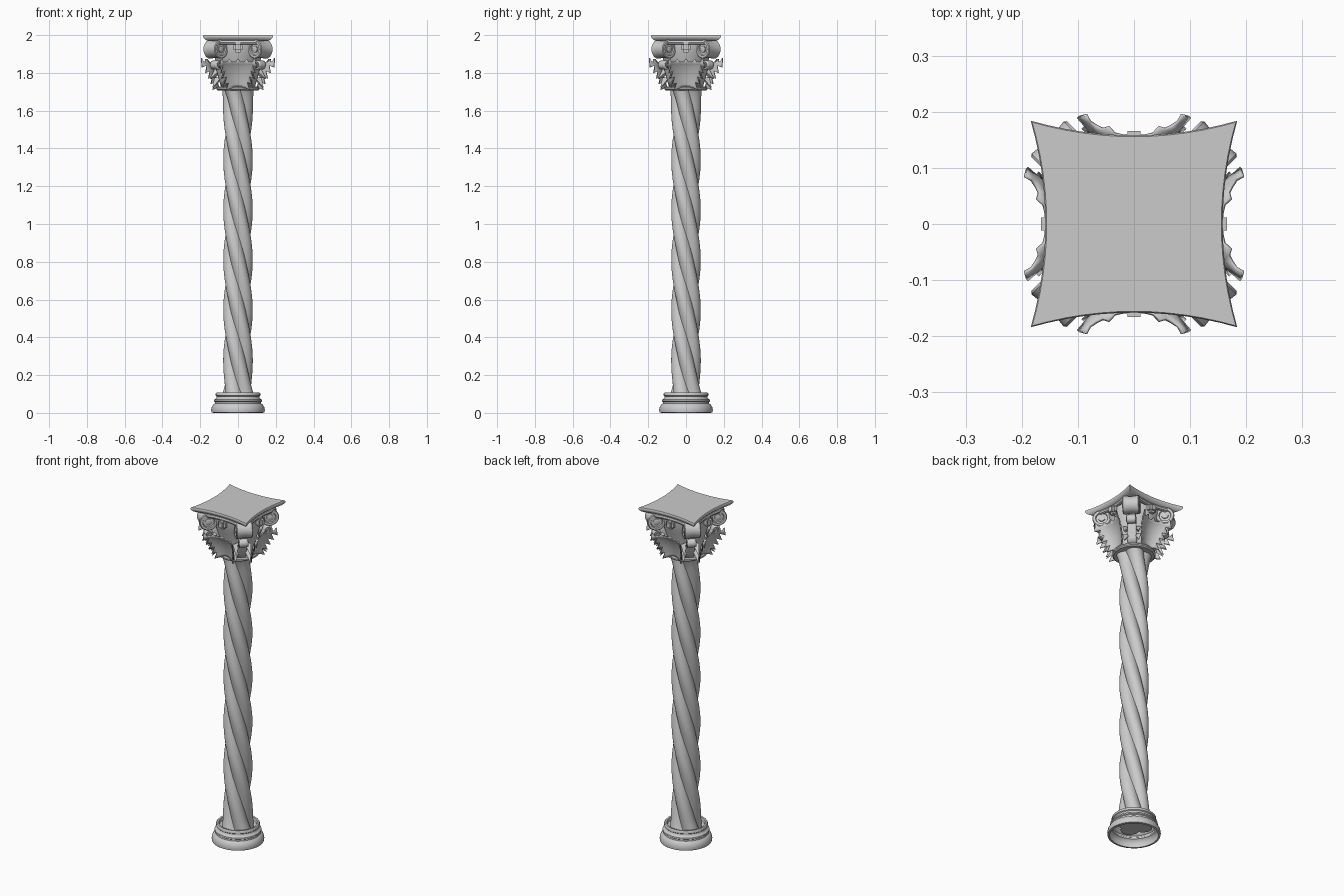
import bpy
import bmesh
from math import sin, cos, pi, radians, exp
from mathutils import Matrix, Vector

cube = bpy.data.objects.get("Cube")
if cube:
    bpy.data.objects.remove(cube, do_unlink=True)

stone = bpy.data.materials.new("grey_stone")
stone.use_nodes = True
GREY = (0.6, 0.6, 0.6, 1)
stone.diffuse_color = GREY
stone.node_tree.nodes["Principled BSDF"].inputs["Base Color"].default_value = GREY


def finish(name, bm, angle=40, recalc=True):
    """Turn a bmesh into a named stone object with smooth shading."""
    if recalc:
        bmesh.ops.recalc_face_normals(bm, faces=bm.faces)
    mesh = bpy.data.meshes.new(name)
    bm.to_mesh(mesh)
    bm.free()
    mesh.materials.append(stone)
    obj = bpy.data.objects.new(name, mesh)
    bpy.context.collection.objects.link(obj)
    bpy.ops.object.select_all(action='DESELECT')
    obj.select_set(True)
    bpy.context.view_layer.objects.active = obj
    bpy.ops.object.shade_smooth_by_angle(angle=radians(angle))
    return obj


def grid(bm, rows, closed=False):
    """Skin a list of equally long point rows."""
    vs = [[bm.verts.new(p) for p in row] for row in rows]
    n = len(vs[0])
    for a, b in zip(vs, vs[1:]):
        for i in range(n if closed else n - 1):
            j = (i + 1) % n
            bm.faces.new((a[i], a[j], b[j], b[i]))
    return vs


def lathe(name, profile, sides=48):
    bm = bmesh.new()
    rows = [[(r * cos(2 * pi * i / sides), r * sin(2 * pi * i / sides), z)
             for i in range(sides)] for r, z in profile]
    grid(bm, rows, closed=True)
    return finish(name, bm)


def around(obj, name, start):
    """Place an object and three linked copies around the column axis."""
    for k in range(4):
        part = obj if k == 0 else obj.copy()
        if k:
            bpy.context.collection.objects.link(part)
        part.name = f"{name}_{k + 1}"
        part.rotation_euler.z = start + k * pi / 2


# Moulded base, open underneath, with a recessed collar round the shaft
lathe("base", [(0.128, 0), (0.14, 0.002), (0.142, 0.015), (0.139, 0.03), (0.131, 0.045),
               (0.123, 0.05), (0.122, 0.058), (0.127, 0.062), (0.126, 0.07), (0.117, 0.076),
               (0.113, 0.082), (0.113, 0.088), (0.118, 0.092), (0.118, 0.103),
               (0.114, 0.108), (0.104, 0.107), (0.1, 0.09), (0.085, 0.085)])

# Twisted shaft: four rounded strands, spreading at both ends
bm = bmesh.new()
rows = []
SIDES, LEVELS, LOW, HIGH = 64, 160, 0.06, 1.72
for k in range(LEVELS + 1):
    z = LOW + (HIGH - LOW) * k / LEVELS
    turn = -2 * pi * (z - 0.28) / 1.06
    flare = 1 + 0.3 * exp(-(z - LOW) / 0.05) + 0.25 * exp(-(HIGH - z) / 0.04)
    row = []
    for i in range(SIDES):
        a = 2 * pi * i / SIDES
        r = (0.056 + 0.022 * abs(cos(2 * a))) * flare
        row.append((r * cos(a + turn), r * sin(a + turn), z))
    rows.append(row)
rings = grid(bm, rows, closed=True)
bm.faces.new(rings[0])
bm.faces.new(rings[-1])
finish("shaft", bm, 45)

# Neck ring and bell of the capital
lathe("neck_ring", [(0.07, 1.71), (0.108, 1.708), (0.115, 1.714), (0.115, 1.722),
                    (0.108, 1.728), (0.09, 1.728)])
lathe("bell", [(0.09, 1.725), (0.094, 1.77), (0.104, 1.82), (0.12, 1.87),
               (0.132, 1.91), (0.138, 1.945), (0.138, 1.985)])


# Abacus: slab with four hollowed sides
def abacus_ring(scale, z, steps=12):
    pts = []
    for side in range(4):
        rot = Matrix.Rotation(side * pi / 2, 3, 'Z')
        for i in range(steps):
            t = -1 + 2 * i / steps
            depth = 0.158 + 0.026 * abs(t) ** 2
            pts.append(rot @ Vector((t * 0.184 * scale, -depth * scale, z)))
    return pts


bm = bmesh.new()
layers = grid(bm, [abacus_ring(s, z) for s, z in
                   ((0.86, 1.968), (0.94, 1.976), (0.985, 1.984), (1, 1.99),
                    (1, 1.997), (0.985, 2.0))], closed=True)
bm.faces.new(layers[0])
bm.faces.new(layers[-1])
finish("abacus", bm)


# Hollow leaf on each face, its toothed edges flaring outwards
def leaf_point(u, v, tooth):
    edge = abs(u) ** 2
    width = 0.04 + 0.05 * v ** 0.8 + 0.014 * tooth
    out = 0.104 + 0.03 * v + 0.022 * v ** 3 + edge * (0.012 + 0.022 * v) + 0.012 * tooth
    height = 1.728 + 0.135 * v - 0.012 * edge * (1 - v) - 0.02 * tooth
    return (u * width, -out, height)


bm = bmesh.new()
COLS, ROWS = 8, 10
rows = []
for j in range(ROWS + 1):
    v = j / ROWS
    row = []
    for i in range(-COLS, COLS + 1):
        u = i / COLS
        tooth = (1 if j % 2 else -0.3) if abs(i) == COLS else 0
        x, y, z = leaf_point(u, v, tooth)
        if j == ROWS:                       # scalloped top edge
            z += 0.014 * (i % 4 == 0) - 0.004
            y -= 0.008 * (i % 4 == 0)
        row.append((x, y, z))
    rows.append(row)
grid(bm, rows)
leaf = finish("face_leaf", bm, 35)
thick = leaf.modifiers.new("thickness", 'SOLIDIFY')
thick.thickness = 0.006
thick.offset = 0
around(leaf, "face_leaf", 0)


# Side-on ribbon: a path in radius and height, swept across a width
def ribbon(name, path, half, thickness):
    bm = bmesh.new()
    grid(bm, [[(x * half, -r, z) for x in (-1, -0.5, 0.5, 1)] for r, z in path])
    obj = finish(name, bm, 45)
    mod = obj.modifiers.new("thickness", 'SOLIDIFY')
    mod.thickness = thickness
    mod.offset = 0
    return obj


# Corner stalks rolling over into small curls
path = [(0.1, 1.728), (0.112, 1.76), (0.124, 1.79), (0.134, 1.82), (0.142, 1.842)]
path += [(0.162 + 0.02 * cos(a), 1.842 + 0.02 * sin(a))
         for a in [pi - i * pi / 6 for i in range(1, 11)]]
around(ribbon("corner_stalk", path, 0.024, 0.008), "corner_stalk", pi / 4)


# Drum lying across the axis, with a sunken ring and raised eye on each end
def drum(name, radius, half, r, z):
    bm = bmesh.new()
    ends = [(0, 0.02), (0.3, 0.02), (0.36, -0.02), (0.36, -0.16), (0.6, -0.16),
            (0.66, 0), (0.92, 0), (1, -0.1)]
    profile = [(p * radius, -half - d * half) for p, d in ends[1:]]
    profile += [(p * 0.9, x * half) for p, x in ((radius, 0),)]
    profile += [(p, -x) for p, x in reversed(profile[:-1])]
    rows = [[(x, -r + p * cos(2 * pi * i / 24), z + p * sin(2 * pi * i / 24))
             for i in range(24)] for p, x in profile]
    vs = grid(bm, rows, closed=True)
    bm.faces.new(vs[0])
    bm.faces.new(vs[-1])
    return finish(name, bm)


around(drum("corner_volute", 0.05, 0.045, 0.168, 1.925), "corner_volute", pi / 4)
around(drum("stalk_curl", 0.015, 0.027, 0.162, 1.842), "stalk_curl", pi / 4)

# Bands running from the bell up to the corner volutes
around(ribbon("volute_band", [(0.1, 1.93), (0.125, 1.96), (0.15, 1.972), (0.17, 1.973)],
              0.042, 0.008), "volute_band", pi / 4)


# Rim joining the volutes below the abacus on each face
bm = bmesh.new()
rows = []
for i in range(13):
    t = -1 + i / 6
    y = -0.136 - 0.014 * t * t
    rows.append([(t * 0.1, y + 0.012 * cos(a), 1.962 + 0.012 * sin(a))
                 for a in [2 * pi * k / 8 for k in range(8)]])
grid(bm, rows, closed=True)
around(finish("face_rim", bm), "face_rim", 0)

# Central knob on each face
bm = bmesh.new()
bmesh.ops.create_cube(bm, size=1, matrix=Matrix.Translation((0, -0.145, 1.935))
                      @ Matrix.Diagonal((0.048, 0.042, 0.052, 1)))
bmesh.ops.bevel(bm, geom=bm.edges[:], offset=0.012, segments=2, affect='EDGES')
around(finish("face_knob", bm), "face_knob", 0)

# Pointed leaflets beside each corner stalk, tips hanging outwards
for side in (-1, 1):
    for n, (z, out) in enumerate(((1.755, 0.152), (1.8, 0.172))):
        bm = bmesh.new()
        root = [bm.verts.new(p) for p in ((side * 0.012, -0.11, z + 0.025),
                                          (side * 0.05, -0.125, z + 0.02),
                                          (side * 0.034, -0.118, z - 0.015))]
        tip = bm.verts.new((side * 0.04, -out, z - 0.035))
        bm.faces.new(root)
        for a, b in zip(root, root[1:] + root[:1]):
            bm.faces.new((a, b, tip))
        name = ("left" if side > 0 else "right") + ("_lower" if n == 0 else "_upper") + "_leaflet"
        around(finish(name, bm, 20), name, pi / 4)
